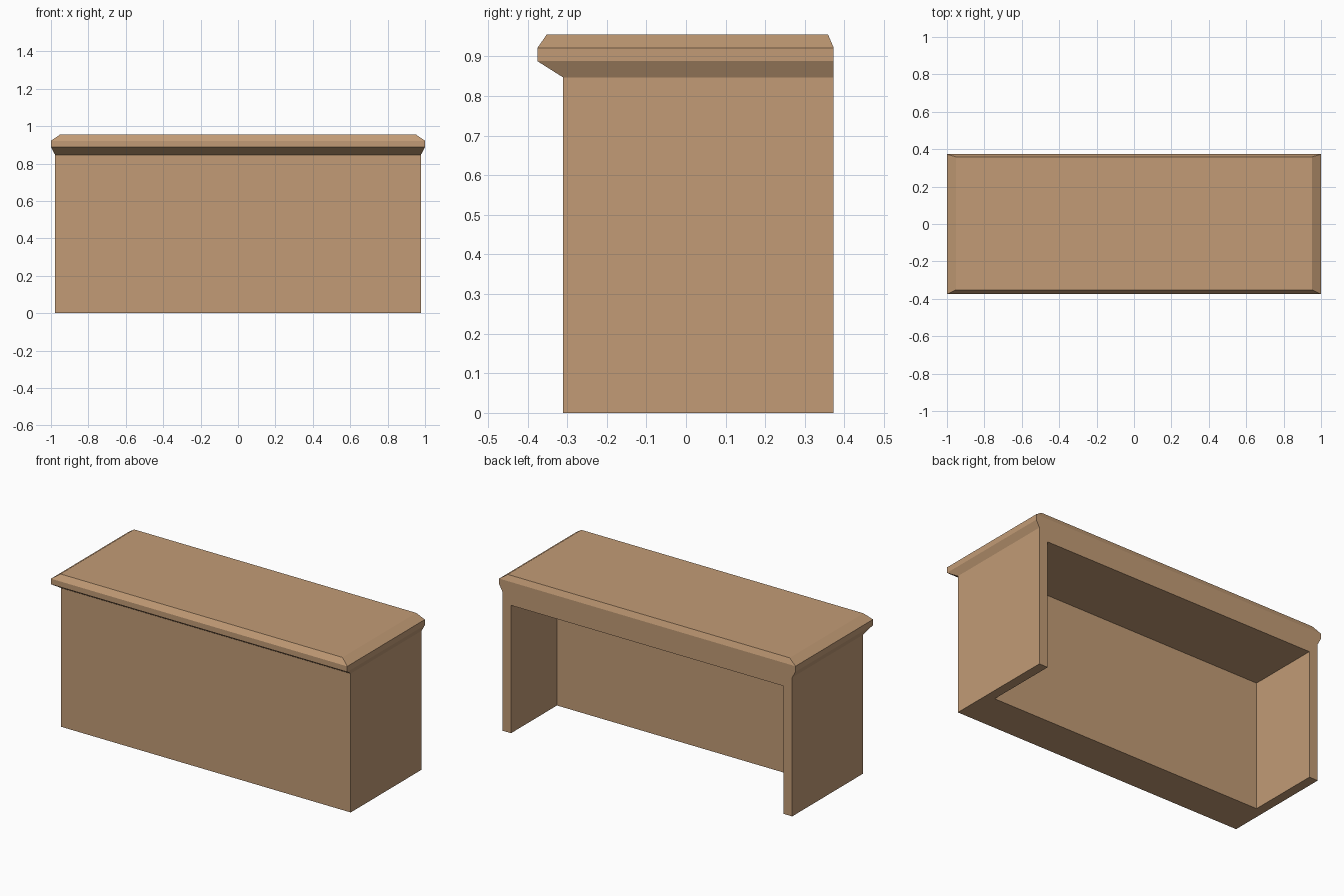
import bpy, bmesh

if "Cube" in bpy.data.objects:
    bpy.data.objects.remove(bpy.data.objects["Cube"])

wood = bpy.data.materials.new("light wood")
wood.diffuse_color = (0.54, 0.33, 0.18, 1)
wood.use_nodes = True
wood.node_tree.nodes["Principled BSDF"].inputs["Base Color"].default_value = wood.diffuse_color


def loft(name, rings):
    """Solid from stacked rectangles, each (half width, y front, y back, z)."""
    bm = bmesh.new()
    loops = [[bm.verts.new(p) for p in
              ((-w, a, z), (w, a, z), (w, b, z), (-w, b, z))]
             for w, a, b, z in rings]
    for lo, hi in zip(loops, loops[1:]):
        for i in range(4):
            j = (i + 1) % 4
            bm.faces.new((lo[i], lo[j], hi[j], hi[i]))
    bm.faces.new(loops[0][::-1])
    bm.faces.new(loops[-1])
    bmesh.ops.recalc_face_normals(bm, faces=bm.faces)
    mesh = bpy.data.meshes.new(name)
    bm.to_mesh(mesh)
    bm.free()
    mesh.materials.append(wood)
    obj = bpy.data.objects.new(name, mesh)
    bpy.context.collection.objects.link(obj)
    return obj


# Counter body flaring into the bevelled worktop, flush at the back
counter = loft("counter", [
    (0.978, -0.31, 0.373, 0.0),
    (0.978, -0.31, 0.373, 0.847),
    (1.0, -0.375, 0.373, 0.888),
    (1.0, -0.375, 0.373, 0.922),
    (0.952, -0.352, 0.359, 0.955),
])

# Open space at the back, under the worktop
cutter = loft("back_opening_cutter", [
    (0.92, -0.07, 0.6, -0.2),
    (0.92, -0.07, 0.6, 0.78),
])
cutter.hide_render = True
cutter.hide_viewport = True

cut = counter.modifiers.new("back opening", 'BOOLEAN')
cut.operation = 'DIFFERENCE'
cut.solver = 'EXACT'
cut.object = cutter
